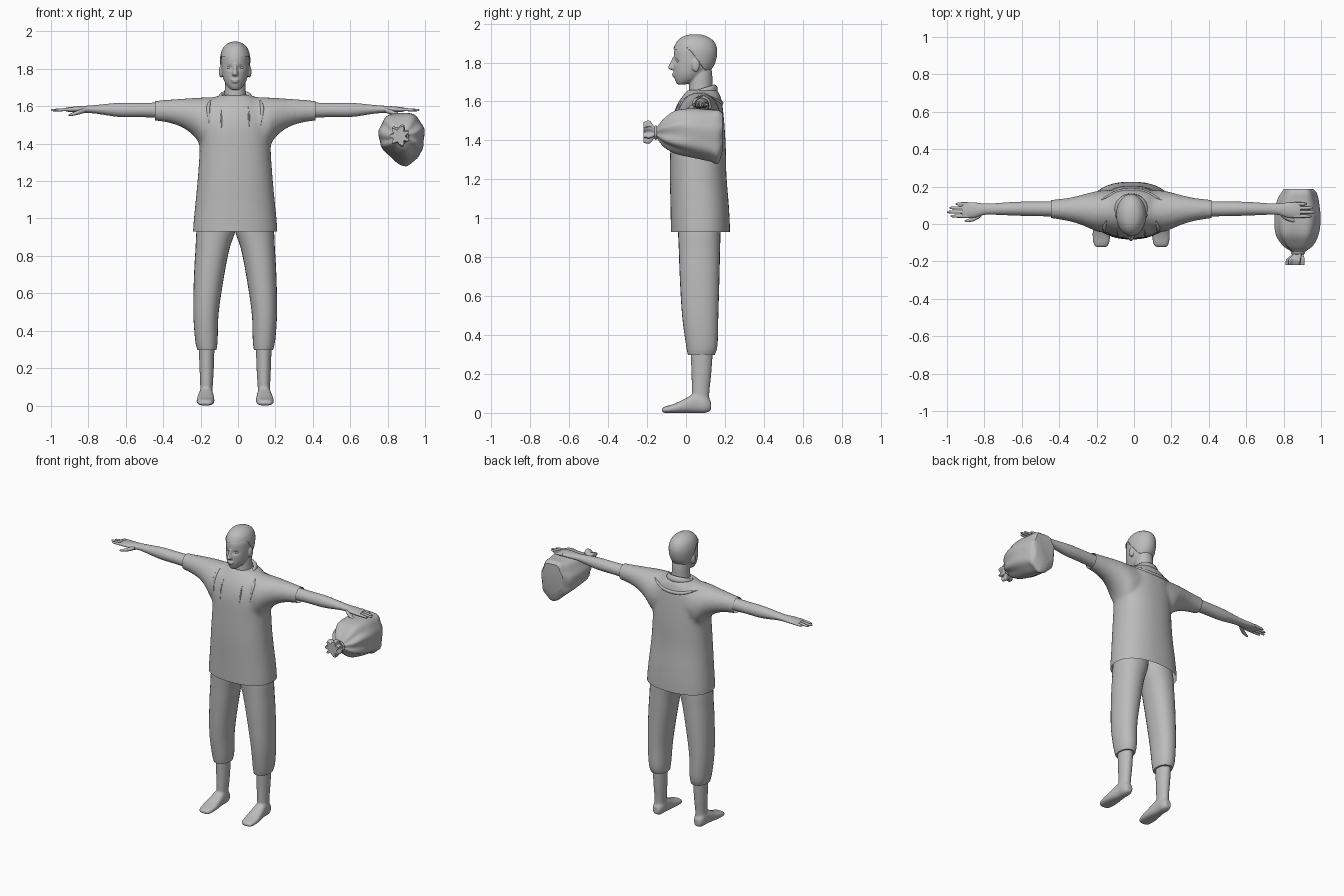
import bpy, bmesh, math
from mathutils import Vector
from mathutils.bvhtree import BVHTree

if "Cube" in bpy.data.objects:
    bpy.data.objects.remove(bpy.data.objects["Cube"], do_unlink=True)

CX = -0.015  # the figure stands slightly off centre because of the bag
PLACE = {"x": (0, 1, 2), "y": (1, 0, 2), "z": (2, 0, 1)}

grey = bpy.data.materials.new("plain_grey")
grey.use_nodes = True
grey.diffuse_color = (0.5, 0.5, 0.5, 1)
grey.node_tree.nodes["Principled BSDF"].inputs["Base Color"].default_value = (0.5, 0.5, 0.5, 1)


def resample(rows, steps):
    """Smooth curve through section rows."""
    out = []
    for i in range(len(rows) - 1):
        p0, p1, p2 = rows[max(i - 1, 0)], rows[i], rows[i + 1]
        p3 = rows[min(i + 2, len(rows) - 1)]
        for k in range(steps):
            t = k / steps
            out.append([0.5 * (2 * b + (c - a) * t + (2 * a - 5 * b + 4 * c - d) * t * t
                               + (3 * b - a - 3 * c + d) * t ** 3)
                        for a, b, c, d in zip(p0, p1, p2, p3)])
    return out + [list(rows[-1])]


def loft(bm, axis, rows, sx=1, ox=CX, seg=28, power=2.0, steps=4):
    """Rows: position, then low and high of both other axes, optional pleat depth."""
    rings = []
    for n, row in enumerate(resample(rows, steps)):
        t, u0, u1, v0, v1 = row[:5]
        ring = []
        for k in range(seg):
            a = math.tau * k / seg
            c, s = math.cos(a), math.sin(a)
            r = 1.0
            if len(row) > 5:
                r -= row[5] * (0.5 + 0.5 * math.cos(7 * a + 0.9 * math.sin(2 * a) + 0.04 * n))
            u = (u0 + u1) / 2 + r * (u1 - u0) / 2 * math.copysign(abs(c) ** (2 / power), c)
            v = (v0 + v1) / 2 + r * (v1 - v0) / 2 * math.copysign(abs(s) ** (2 / power), s)
            co = [0, 0, 0]
            for slot, val in zip(PLACE[axis], (t, u, v)):
                co[slot] = val
            ring.append(bm.verts.new((co[0] * sx + ox, co[1], co[2])))
        rings.append(ring)
    for a, b in zip(rings, rings[1:]):
        for k in range(seg):
            j = (k + 1) % seg
            bm.faces.new((a[k], a[j], b[j], b[k]))
    bm.faces.new(rings[0])
    bm.faces.new(rings[-1])


def finish(name, bm):
    bmesh.ops.recalc_face_normals(bm, faces=bm.faces[:])
    me = bpy.data.meshes.new(name)
    bm.to_mesh(me)
    bm.free()
    me.materials.append(grey)
    ob = bpy.data.objects.new(name, me)
    bpy.context.collection.objects.link(ob)
    return ob


def fuse(ob, voxel, smooth):
    """Blend overlapping shells into one smooth skin."""
    rm = ob.modifiers.new("fuse", "REMESH")
    rm.mode, rm.voxel_size = "VOXEL", voxel
    sm = ob.modifiers.new("soften", "SMOOTH")
    sm.factor, sm.iterations = 0.5, smooth
    bpy.context.view_layer.update()
    dg = bpy.context.evaluated_depsgraph_get()
    me = bpy.data.meshes.new_from_object(ob.evaluated_get(dg))
    ob.modifiers.clear()
    ob.data = me
    me.materials.clear()
    me.materials.append(grey)


def ball(bm, x, y, z, rx, ry, rz):
    ret = bmesh.ops.create_uvsphere(bm, u_segments=16, v_segments=10, radius=1)
    for v in ret["verts"]:
        v.co = (x + CX + v.co.x * rx, y + v.co.y * ry, z + v.co.z * rz)


# Shirt: torso and sleeves fused, then cut open at hem and cuffs
bm = bmesh.new()
torso = [(0.84, 0.225, -0.075, 0.226), (0.95, 0.225, -0.078, 0.226), (1.07, 0.214, -0.08, 0.22),
         (1.22, 0.2, -0.083, 0.208), (1.38, 0.19, -0.08, 0.204), (1.5, 0.195, -0.072, 0.196),
         (1.575, 0.18, -0.05, 0.188), (1.625, 0.14, -0.02, 0.178), (1.66, 0.085, 0.01, 0.16)]
loft(bm, "z", [(z, -w, w, f, b) for z, w, f, b in torso], seg=40, power=2.3)
for s in (-1, 1):
    loft(bm, "x", [(0.06, -0.03, 0.18, 1.40, 1.652), (0.16, -0.045, 0.18, 1.37, 1.648),
                   (0.22, -0.025, 0.168, 1.44, 1.645), (0.28, 0.0, 0.152, 1.485, 1.641),
                   (0.35, 0.018, 0.138, 1.51, 1.636), (0.43, 0.03, 0.13, 1.523, 1.63),
                   (0.5, 0.032, 0.128, 1.527, 1.628)], sx=s)
shirt = finish("shirt", bm)
fuse(shirt, 0.012, 8)
bm = bmesh.new()
bm.from_mesh(shirt.data)
for co, no in (((0, 0, 0.93), (0, 0, -1)), ((0.43 + CX, 0, 0), (1, 0, 0)), ((CX - 0.43, 0, 0), (-1, 0, 0))):
    bmesh.ops.bisect_plane(bm, geom=bm.verts[:] + bm.edges[:] + bm.faces[:],
                           plane_co=co, plane_no=no, clear_outer=True)
bm.to_mesh(shirt.data)
tree = BVHTree.FromBMesh(bm)
bm.free()


# Cloth folds laid on the shirt
def fold(name, path, side, radius):
    cu = bpy.data.curves.new(name, "CURVE")
    cu.dimensions, cu.bevel_depth, cu.bevel_resolution = "3D", radius, 3
    pts = []
    for x, z in path:
        hit = tree.ray_cast(Vector((x + CX, side, z)), Vector((0, -side, 0)))[0]
        if hit:
            pts.append(hit)
    if len(pts) < 2:
        return
    sp = cu.splines.new("NURBS")
    sp.points.add(len(pts) - 1)
    sp.use_endpoint_u, sp.order_u = True, 3
    for i, (p, co) in enumerate(zip(sp.points, pts)):
        p.co = (*co, 1)
        p.radius = 0.15 if i in (0, len(pts) - 1) else 1
    cu.materials.append(grey)
    bpy.context.collection.objects.link(bpy.data.objects.new(name, cu))


for s, side in ((1, "left"), (-1, "right")):
    fold(side + "_outer_fold", [(s * 0.13, 1.635), (s * 0.143, 1.61), (s * 0.145, 1.57), (s * 0.138, 1.5)], -1, 0.01)
    fold(side + "_inner_fold", [(s * 0.07, 1.6), (s * 0.074, 1.56), (s * 0.074, 1.52), (s * 0.072, 1.47)], -1, 0.005)
fold("back_fold", [(-0.16, 1.625), (-0.1, 1.6), (0, 1.59), (0.1, 1.6), (0.16, 1.625)], 1, 0.012)

# Collar around the neck, higher at the back
bpy.ops.mesh.primitive_torus_add(location=(CX, 0.077, 1.645), rotation=(0.3, 0, 0), major_radius=0.076,
                                 minor_radius=0.013, major_segments=36, minor_segments=10)
collar = bpy.context.object
collar.name = "collar"
collar.scale = (1.02, 1.0, 1.6)
collar.data.materials.append(grey)

# Head with neck, nose, lips and ears
skull = [(1.688, 0.022, -0.045, 0.0), (1.708, 0.043, -0.056, 0.06), (1.74, 0.061, -0.063, 0.1),
         (1.78, 0.071, -0.066, 0.135), (1.82, 0.075, -0.063, 0.151), (1.865, 0.075, -0.06, 0.155),
         (1.905, 0.063, -0.043, 0.14), (1.93, 0.04, -0.012, 0.105), (1.94, 0.014, 0.025, 0.07)]
skull = [(z, -w, w, f, b) for z, w, f, b in skull]
bm = bmesh.new()
loft(bm, "z", skull, seg=36)
loft(bm, "z", [(1.56, -0.075, 0.075, 0.01, 0.15), (1.62, -0.064, 0.064, 0.015, 0.145),
               (1.67, -0.057, 0.057, 0.016, 0.136), (1.73, -0.055, 0.055, 0.02, 0.135),
               (1.78, -0.05, 0.05, 0.03, 0.13)])
loft(bm, "z", [(1.762, -0.011, 0.011, -0.078, -0.04), (1.772, -0.017, 0.017, -0.092, -0.04),
               (1.795, -0.011, 0.011, -0.084, -0.04), (1.825, -0.008, 0.008, -0.07, -0.04)])
ball(bm, 0, -0.06, 1.741, 0.024, 0.013, 0.006)
ball(bm, 0, -0.059, 1.731, 0.02, 0.013, 0.006)
for s in (-1, 1):
    ball(bm, s * 0.077, 0.05, 1.785, 0.01, 0.021, 0.033)
head = finish("head", bm)
fuse(head, 0.005, 3)
for v in head.data.vertices:  # eye sockets
    if v.co.y < -0.02:
        d = math.hypot(abs(v.co.x - CX) - 0.031, (v.co.z - 1.808) * 1.3)
        v.co.y += 0.01 * math.exp(-(d / 0.015) ** 2)
bm = bmesh.new()
for s in (-1, 1):
    ball(bm, s * 0.031, -0.036, 1.806, 0.014, 0.012, 0.008)
finish("eyes", bm)

# Cropped hair: the part of the skull above a fringe line that drops to the nape
bm = bmesh.new()
loft(bm, "z", skull, seg=36)
bmesh.ops.recalc_face_normals(bm, faces=bm.faces[:])
for no in ((0, 0, 1), (0, 1.35, 1)):
    bmesh.ops.bisect_plane(bm, geom=bm.verts[:] + bm.edges[:] + bm.faces[:],
                           plane_co=(0, 0.02, 1.865), plane_no=no)
bare = []
for f in bm.faces:
    c = f.calc_center_median()
    if c.z < 1.865 - max(0, c.y - 0.02) * 1.35:
        bare.append(f)
bmesh.ops.delete(bm, geom=bare, context="FACES")
bm.normal_update()
for v, n in [(v, v.normal.copy()) for v in bm.verts]:
    v.co += n * 0.005
hair = finish("hair", bm)
sol = hair.modifiers.new("thickness", "SOLIDIFY")
sol.thickness, sol.offset = 0.009, -1

# Limbs, mirrored
for s, side in ((1, "left"), (-1, "right")):
    bm = bmesh.new()
    loft(bm, "z", [(0.298, 0.1, 0.202, 0.01, 0.148), (0.35, 0.094, 0.214, 0.0, 0.162),
                   (0.5, 0.088, 0.224, -0.02, 0.166), (0.7, 0.058, 0.22, -0.032, 0.172),
                   (0.84, 0.03, 0.212, -0.037, 0.175), (0.94, -0.002, 0.206, -0.042, 0.178),
                   (1.06, -0.01, 0.18, -0.05, 0.18)], sx=s, power=2.2)
    finish(side + "_trouser_leg", bm)

    bm = bmesh.new()
    loft(bm, "z", [(0.03, 0.124, 0.188, 0.04, 0.12), (0.1, 0.12, 0.187, 0.03, 0.12),
                   (0.2, 0.114, 0.191, 0.028, 0.13), (0.34, 0.11, 0.196, 0.022, 0.14)], sx=s)
    loft(bm, "y", [(-0.125, 0.137, 0.187, 0.004, 0.02), (-0.11, 0.12, 0.2, 0, 0.032),
                   (-0.06, 0.111, 0.207, 0, 0.047), (0, 0.113, 0.201, 0, 0.076),
                   (0.05, 0.118, 0.193, 0, 0.1), (0.1, 0.12, 0.19, 0, 0.09),
                   (0.128, 0.135, 0.175, 0.012, 0.06)], sx=s, power=2.5)
    foot = finish(side + "_shin_and_foot", bm)
    fuse(foot, 0.007, 4)

    bm = bmesh.new()
    loft(bm, "x", [(0.38, 0.04, 0.12, 1.537, 1.62), (0.5, 0.042, 0.12, 1.542, 1.618),
                   (0.62, 0.045, 0.118, 1.543, 1.618), (0.74, 0.05, 0.11, 1.56, 1.607),
                   (0.79, 0.048, 0.11, 1.564, 1.603), (0.84, 0.034, 0.115, 1.566, 1.6),
                   (0.89, 0.033, 0.116, 1.57, 1.595), (0.905, 0.04, 0.11, 1.573, 1.592)], sx=s)
    # fingers and thumb
    for y, tip in ((0.107, 0.94), (0.086, 0.972), (0.064, 0.985), (0.042, 0.965)):
        loft(bm, "x", [(0.87, y - 0.01, y + 0.01, 1.573, 1.593), (0.92, y - 0.009, y + 0.009, 1.573, 1.59),
                       (tip - 0.012, y - 0.007, y + 0.007, 1.573, 1.586),
                       (tip, y - 0.003, y + 0.003, 1.577, 1.583)], sx=s, seg=10)
    loft(bm, "x", [(0.8, 0.04, 0.07, 1.566, 1.592), (0.835, 0.018, 0.045, 1.556, 1.58),
                   (0.87, 0.01, 0.028, 1.549, 1.566), (0.89, 0.013, 0.02, 1.549, 1.556)], sx=s, seg=12)
    finish(side + "_arm_and_hand", bm)

# Sack tied at the front, held under the left hand
bm = bmesh.new()
loft(bm, "y", [(-0.218, 0.81, 0.915, 1.385, 1.495, 0.4), (-0.188, 0.815, 0.915, 1.38, 1.505, 0.3),
               (-0.155, 0.845, 0.91, 1.41, 1.47, 0.15), (-0.115, 0.795, 0.96, 1.365, 1.515, 0.14),
               (-0.055, 0.757, 0.99, 1.33, 1.56, 0.1), (0.03, 0.75, 1.0, 1.31, 1.57, 0.05),
               (0.12, 0.762, 0.99, 1.29, 1.565, 0.05), (0.165, 0.785, 0.978, 1.278, 1.565, 0.06),
               (0.187, 0.8, 0.96, 1.34, 1.55, 0.08)], ox=0, seg=70, power=2.3, steps=6)
for v in bm.verts:  # slump the lower inner corner
    low = max(0, 1.43 - v.co.z) / 0.15
    v.co.z += low * max(0, 0.9 - v.co.x) * 0.3
finish("sack", bm)
bpy.ops.mesh.primitive_torus_add(location=(0.877, -0.155, 1.44), rotation=(math.pi / 2, 0, 0),
                                 major_radius=0.03, minor_radius=0.007, major_segments=24, minor_segments=8)
tie = bpy.context.object
tie.name = "sack_tie"
tie.data.materials.append(grey)

# Smooth shading with crisp edges
bpy.ops.object.select_all(action="DESELECT")
for ob in bpy.context.scene.objects:
    if ob.type == "MESH":
        ob.select_set(True)
        bpy.context.view_layer.objects.active = ob
bpy.ops.object.shade_smooth_by_angle(angle=math.radians(50))
